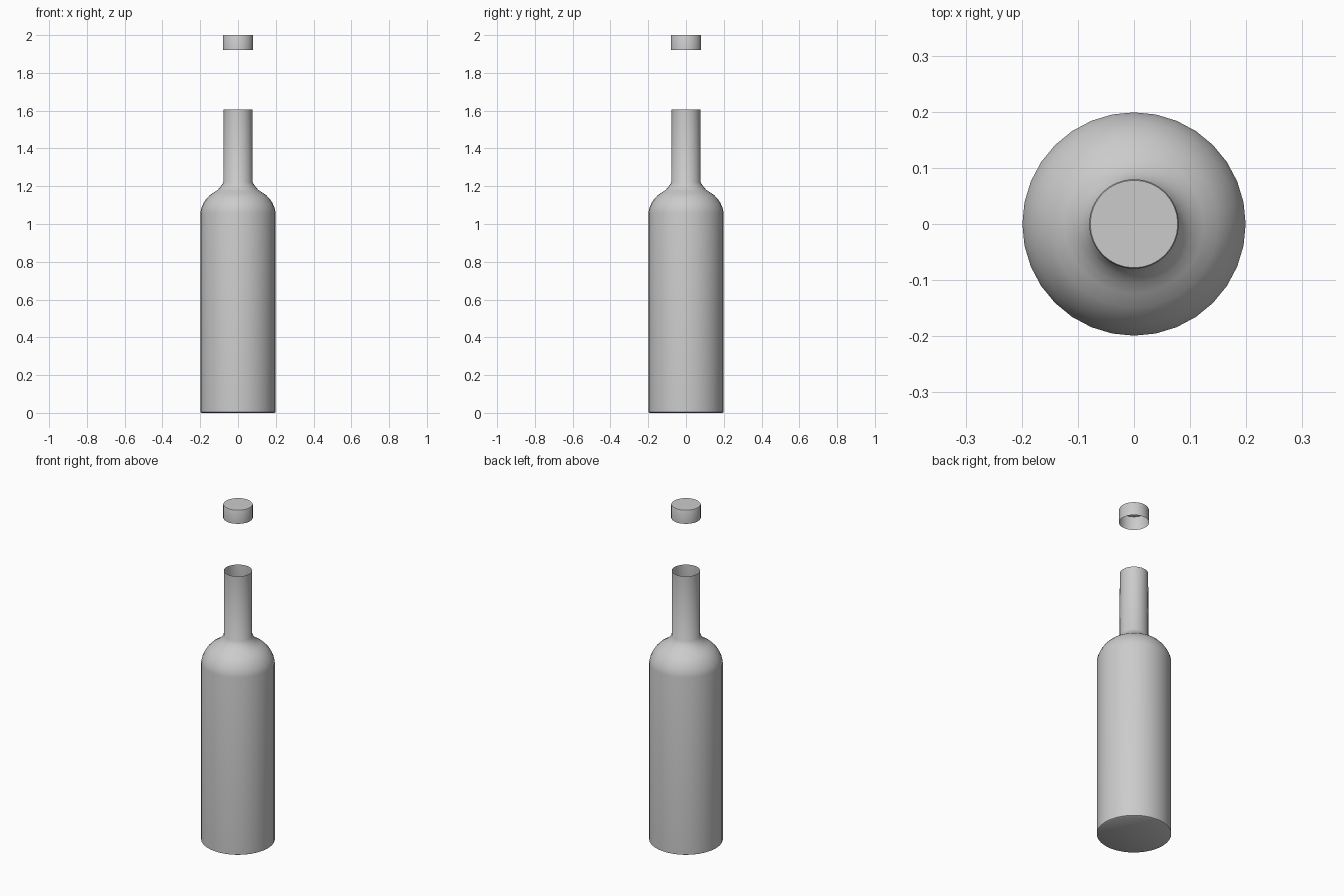
import bpy, bmesh
from math import sin, cos, pi, radians

if "Cube" in bpy.data.objects:
    bpy.data.objects.remove(bpy.data.objects["Cube"])

SEG = 32


def lathe(name, profile, cap_first=False, cap_last=False):
    """Spin a list of (radius, z) points around the z axis."""
    bm = bmesh.new()
    rings = [[bm.verts.new((r * cos(2 * pi * i / SEG), r * sin(2 * pi * i / SEG), z))
              for i in range(SEG)] for r, z in profile]
    for a, b in zip(rings, rings[1:]):
        for i in range(SEG):
            j = (i + 1) % SEG
            bm.faces.new((a[i], a[j], b[j], b[i]))
    if cap_first:
        bm.faces.new(rings[0][::-1])
    if cap_last:
        bm.faces.new(rings[-1])
    mesh = bpy.data.meshes.new(name)
    bm.to_mesh(mesh)
    bm.free()
    obj = bpy.data.objects.new(name, mesh)
    bpy.context.collection.objects.link(obj)
    bpy.context.view_layer.objects.active = obj
    obj.select_set(True)
    bpy.ops.object.shade_smooth_by_angle(angle=radians(35))
    obj.select_set(False)
    return obj


# Bottle body: closed base, straight wall, rounded shoulder flaring into the neck, open mouth
lathe("bottle", [
    (0.192, 0.0), (0.199, 0.004), (0.199, 1.06),
    (0.194, 1.085), (0.183, 1.11), (0.168, 1.133), (0.149, 1.153),
    (0.124, 1.170), (0.106, 1.182), (0.092, 1.198), (0.077, 1.22),
    (0.076, 1.605),
], cap_first=True)

# Loose cap floating above the neck, open underneath
lathe("cap", [(0.08, 1.92), (0.08, 1.996), (0.078, 2.0)], cap_last=True)
